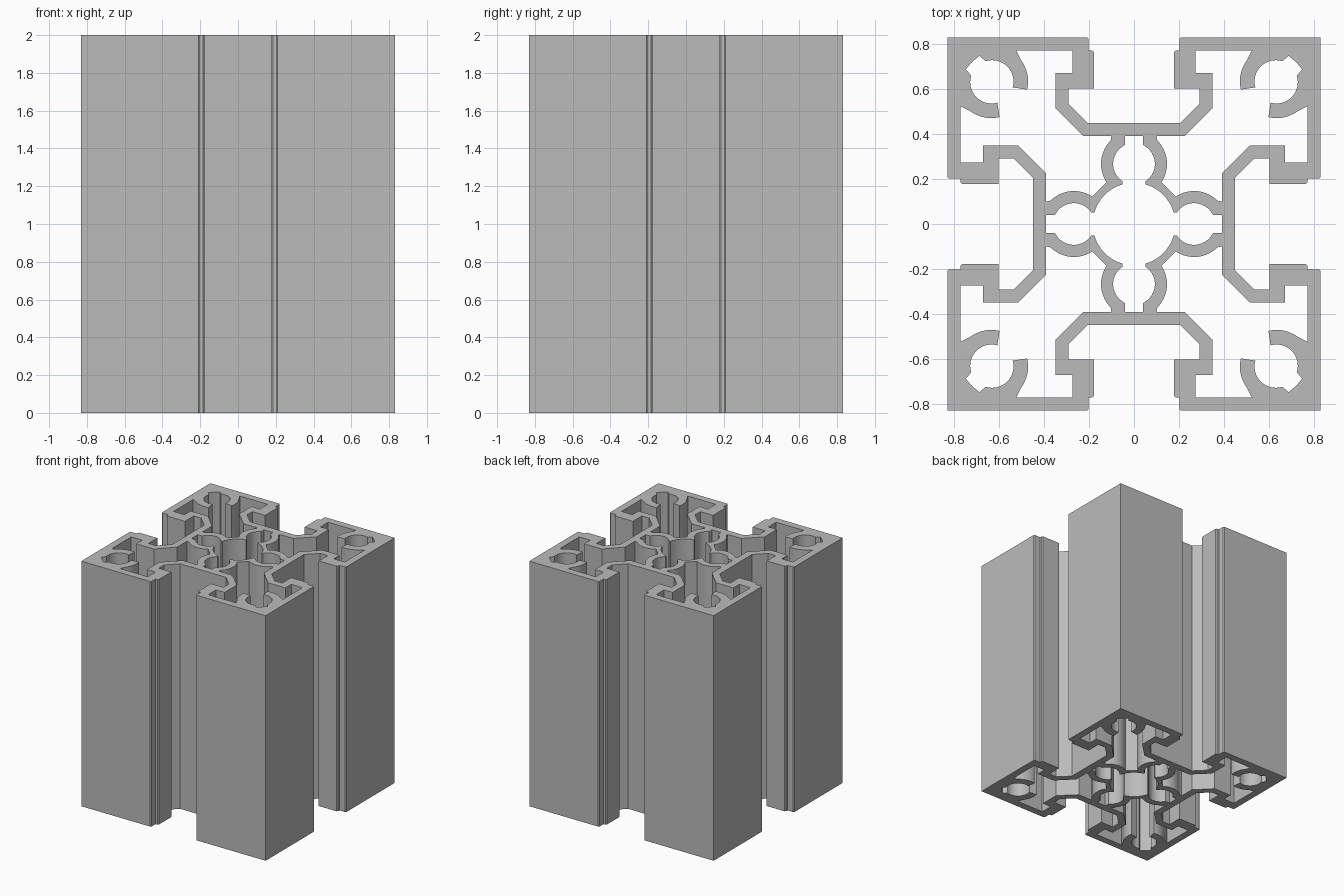
import bpy
from math import sin, cos, radians

cube = bpy.data.objects.get("Cube")
if cube:
    bpy.data.objects.remove(cube, do_unlink=True)

HEIGHT = 2.0
LOBE = (0, 0.268)       # centre of each inner lobe
BOSS = (0.632, 0.635)   # centre of each corner screw channel


def arc(centre, radius, start, end, steps=12):
    angles = [radians(start + (end - start) * i / steps) for i in range(steps + 1)]
    return [(centre[0] + radius * cos(a), centre[1] + radius * sin(a)) for a in angles]


def mirrored(half):
    """Complete a half outline by mirroring it across the diagonal."""
    other = [(y, x) for x, y in reversed(half)]
    if other[-1] == half[0]:
        other.pop()
    return other + half


def turned(points, quarter):
    for _ in range(quarter):
        points = [(-y, x) for x, y in points]
    return points


# Outer skin: corner, lip, undercut slot and slot floor
skin = mirrored([(0.832, 0.832), (0.21, 0.832), (0.203, 0.825), (0.203, 0.773),
                 (0.186, 0.773), (0.178, 0.765), (0.178, 0.604), (0.293, 0.604),
                 (0.293, 0.537), (0.207, 0.45)])

# Corner chamber: lobe wall, slot wall, then around the open screw channel
chamber = mirrored(arc(LOBE, 0.147, -34, 45)
                   + [(0.10, 0.392), (0.225, 0.392), (0.35, 0.515), (0.35, 0.673),
                      (0.273, 0.673), (0.273, 0.773), (0.525, 0.773)]
                   + arc(BOSS, 0.16, 145, 193)
                   + arc(BOSS, 0.095, 196, 72, 16)
                   + [(0.689, 0.75), (0.711, 0.731)])

# Central chamber: round core opening into four lobes
core = mirrored(arc((0, 0), 0.184, 47, 74, 6)
                + arc(LOBE, 0.093, -57, 64, 14)
                + [(0.04, 0.392)])

loops = [sum((turned(skin, q) for q in range(4)), []),
         sum((turned(core, q) for q in range(4)), [])]
loops += [turned(chamber, q) for q in range(4)]

# Extrude the filled cross-section
curve = bpy.data.curves.new("slotted_profile", "CURVE")
curve.dimensions = "2D"
curve.fill_mode = "BOTH"
curve.extrude = HEIGHT / 2
for loop in loops:
    spline = curve.splines.new("POLY")
    spline.points.add(len(loop) - 1)
    for point, (x, y) in zip(spline.points, loop):
        point.co = (x, y, 0, 1)
    spline.use_cyclic_u = True

profile = bpy.data.objects.new("slotted_profile", curve)
bpy.context.collection.objects.link(profile)
profile.location.z = HEIGHT / 2

# Aluminium colour
metal = bpy.data.materials.new("aluminium_grey")
metal.use_nodes = True
metal.diffuse_color = (0.5, 0.5, 0.5, 1)
metal.node_tree.nodes["Principled BSDF"].inputs["Base Color"].default_value = (0.5, 0.5, 0.5, 1)
curve.materials.append(metal)

# Turn it into one welded mesh with smooth arcs and sharp edges
bpy.ops.object.select_all(action="DESELECT")
profile.select_set(True)
bpy.context.view_layer.objects.active = profile
bpy.ops.object.convert(target="MESH")
bpy.ops.object.mode_set(mode="EDIT")
bpy.ops.mesh.select_all(action="SELECT")
bpy.ops.mesh.remove_doubles(threshold=0.0005)
bpy.ops.mesh.normals_make_consistent(inside=False)
bpy.ops.object.mode_set(mode="OBJECT")
bpy.ops.object.shade_smooth_by_angle(angle=radians(30))
